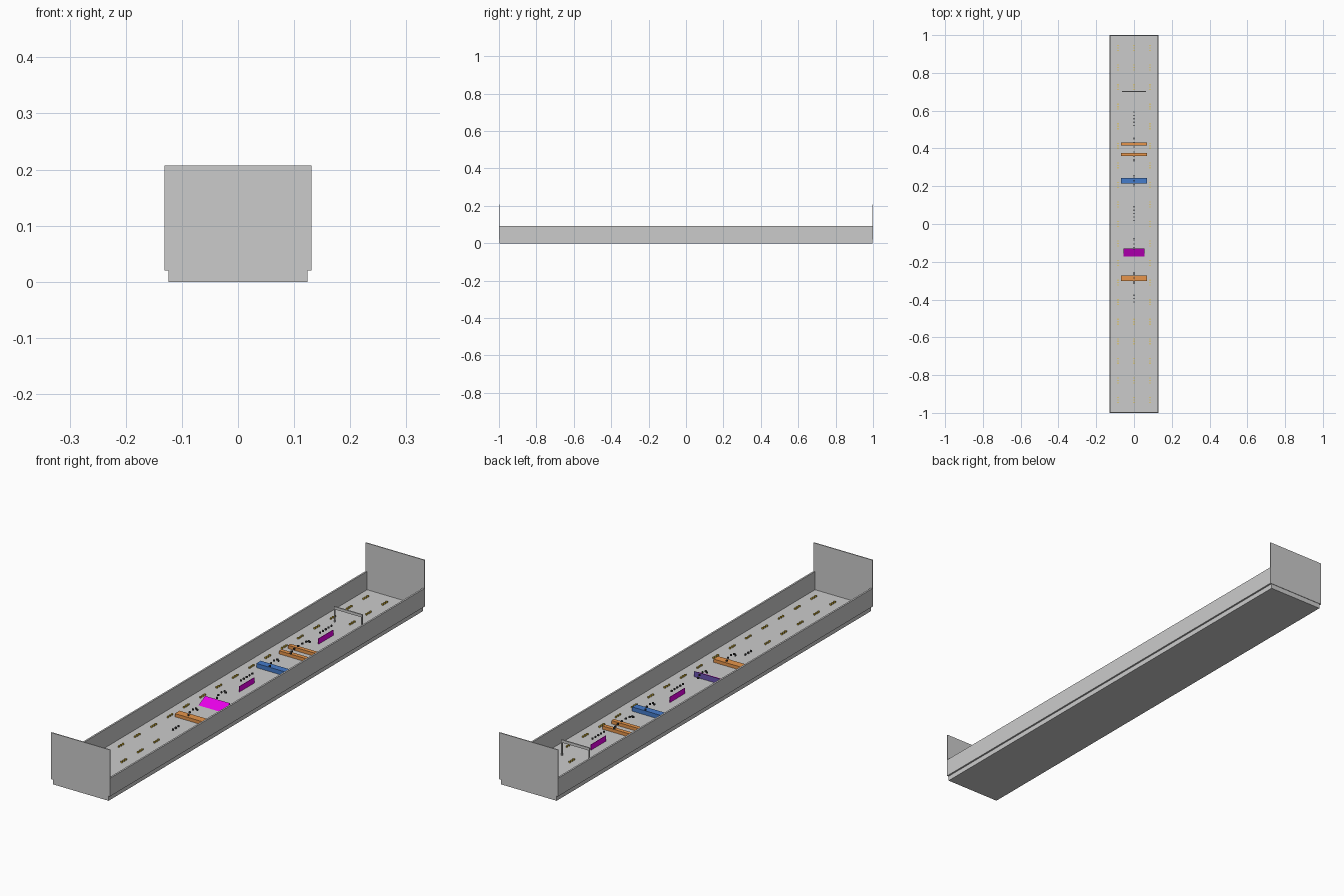
import bpy, math

if "Cube" in bpy.data.objects:
    bpy.data.objects.remove(bpy.data.objects["Cube"])


def material(name, rgb):
    m = bpy.data.materials.new(name)
    m.diffuse_color = (*rgb, 1)
    m.use_nodes = True
    m.node_tree.nodes["Principled BSDF"].inputs["Base Color"].default_value = m.diffuse_color
    return m


ORANGE = material("orange", (0.8, 0.3, 0.07))
BLUE = material("blue", (0.06, 0.2, 0.6))
PURPLE = material("purple", (0.15, 0.09, 0.45))
MAGENTA = material("magenta", (0.8, 0.0, 0.8))
YELLOW = material("yellow", (0.8, 0.55, 0.05))
DARK = material("dark", (0.06, 0.06, 0.06))

FLOOR = 0.02


def mesh_object(name, verts, faces, mats=()):
    me = bpy.data.meshes.new(name)
    me.from_pydata(verts, [], faces)
    for m in mats:
        me.materials.append(m)
    ob = bpy.data.objects.new(name, me)
    bpy.context.collection.objects.link(ob)
    return ob


BOX_FACES = [(0, 1, 3, 2), (4, 6, 7, 5), (0, 4, 5, 1), (2, 3, 7, 6), (0, 2, 6, 4), (1, 5, 7, 3)]


def boxes(name, ranges, mat=None):
    """One object from boxes given as (x range, y range, z range)."""
    verts, faces = [], []
    for xr, yr, zr in ranges:
        n = len(verts)
        verts += [(x, y, z) for x in xr for y in yr for z in zr]
        faces += [tuple(i + n for i in f) for f in BOX_FACES]
    return mesh_object(name, verts, faces, [mat] if mat else [])


def cubes(name, points, size, mat):
    h = size / 2
    return boxes(name, [((x - h, x + h), (y - h, y + h), (z - h, z + h)) for x, y, z in points], mat)


# Track slab
boxes("track_floor", [((-0.124, 0.124), (-0.998, 0.998), (0, FLOOR))])

# Side walls, overhanging the slab slightly
for side, s in (("left", -1), ("right", 1)):
    xs = sorted((s * 0.124, s * 0.131))
    boxes(side + "_wall", [(xs, (-0.998, 0.998), (FLOOR, 0.093))])

# Tall end walls
for end, s in (("front", -1), ("back", 1)):
    ys = sorted((s * 0.996, s * 1.0))
    boxes(end + "_wall", [((-0.131, 0.131), ys, (FLOOR, 0.207))])

# Low hurdles across the track
for i, (y0, y1) in enumerate([(-0.302, -0.272), (0.359, 0.375), (0.416, 0.432)]):
    boxes(f"orange_hurdle_{i + 1}", [((-0.069, 0.069), (y0, y1), (FLOOR, 0.033))], ORANGE)
boxes("blue_hurdle", [((-0.069, 0.069), (0.215, 0.243), (FLOOR, 0.037))], BLUE)

# Ramp with a magenta sloping face
prof = [(-0.172, FLOOR), (-0.130, FLOOR), (-0.130, 0.042)]
ramp = mesh_object("ramp", [(x, y, z) for x in (-0.055, 0.055) for y, z in prof],
                   [(0, 2, 1), (3, 4, 5), (0, 1, 4, 3), (1, 2, 5, 4), (2, 0, 3, 5)],
                   [PURPLE, MAGENTA])
ramp.data.polygons[4].material_index = 1

# Thin upright plates along the centre line
for i, y in enumerate((0.055, 0.557)):
    boxes(f"centre_plate_{i + 1}", [((-0.001, 0.001), (y - 0.047, y + 0.047), (FLOOR, 0.042))], MAGENTA)

# Gate: two posts and a top beam
boxes("gate", [((-0.063, -0.058), (0.698, 0.703), (FLOOR, 0.083)),
               ((0.058, 0.063), (0.698, 0.703), (FLOOR, 0.083)),
               ((-0.058, 0.058), (0.698, 0.703), (0.072, 0.083))])

# Floating dots: straight rows over the plates, arcs over the obstacles
row = [(0, y + d * 0.018, 0.062) for y in (0.055, 0.557) for d in range(-2, 3)]
row += [(0, -0.395 + d * 0.018, 0.03) for d in (-1, 0, 1)]
cubes("dot_rows", row, 0.006, DARK)
arc = []
for yc, r in ((-0.286, 0.028), (-0.105, 0.028), (0.229, 0.028), (0.395, 0.06)):
    n = 5 if r < 0.05 else 8
    for k in range(n):
        a = math.pi * k / (n - 1)
        arc.append((0, yc + r * math.cos(a), 0.05 + 0.012 * math.sin(a)))
cubes("dot_arcs", arc, 0.006, DARK)

# Yellow markers in groups of three along the lanes
marks = []
for k in range(-9, 10):
    y = k * 0.1035
    for x in (-0.085, 0, 0.085):
        if x == 0 and -0.45 < y < 0.72:
            continue
        marks += [(x, y + d * 0.013, 0.024) for d in (-1, 0, 1)]
cubes("lane_markers", marks, 0.006, YELLOW)
